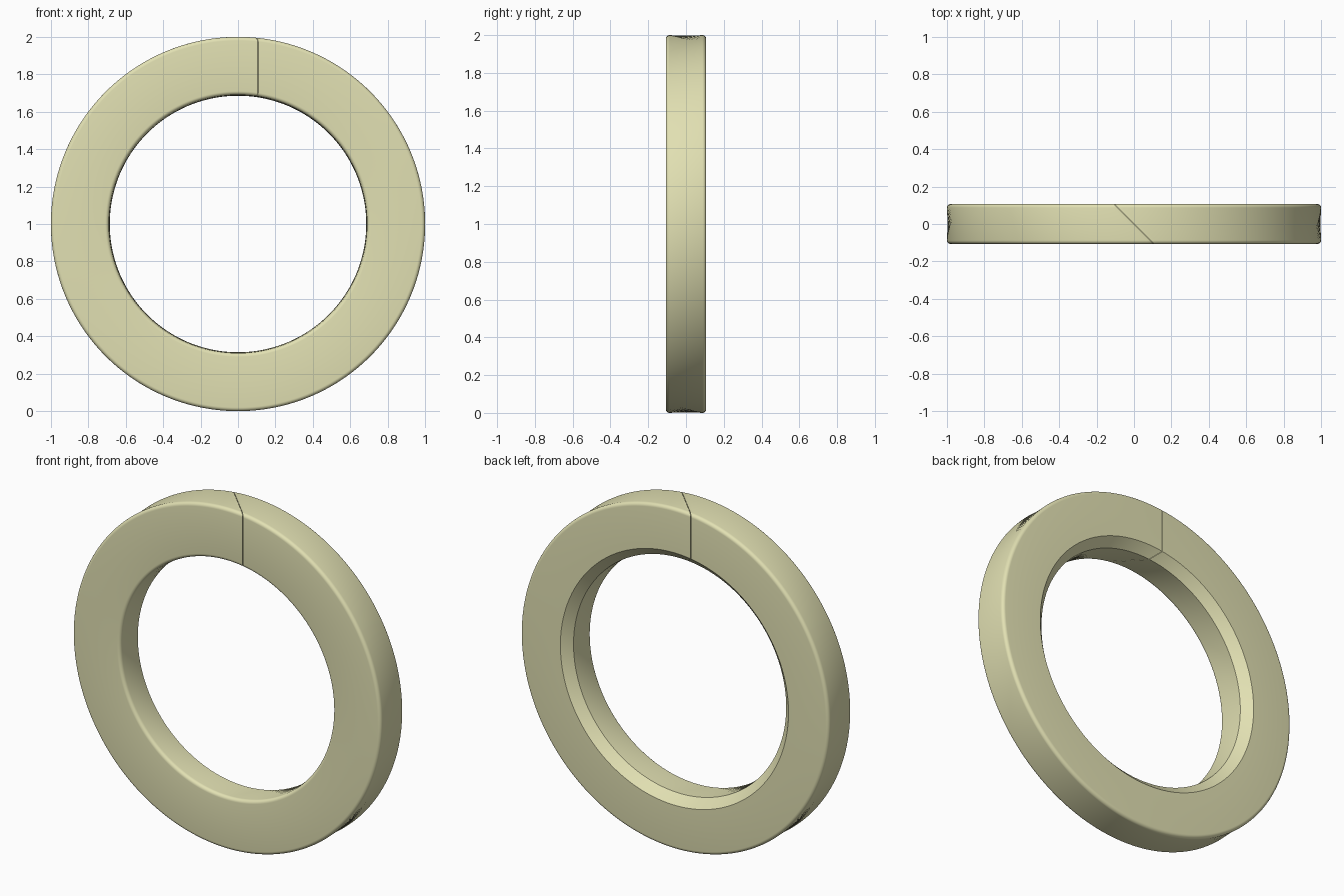
import bpy, bmesh
from math import sin, cos, asin, pi, radians

if "Cube" in bpy.data.objects:
    bpy.data.objects.remove(bpy.data.objects["Cube"])

R_OUT, R_IN, H = 1.0, 0.69, 0.107    # outer / inner radius, half thickness
FILLET, CHAMFER = 0.02, 0.05
GAP, SEGS = 0.0015, 240              # half width of the slit, steps round the ring


def arc(cr, cy, start, steps=6):
    """Quarter-round corner of the cross-section as (radius, y) points."""
    return [(cr + FILLET * cos(radians(start + 90 * i / steps)),
             cy + FILLET * sin(radians(start + 90 * i / steps)))
            for i in range(steps + 1)]


# Cross-section: rounded corners, with a sharp chamfer on the back inner edge
profile = (arc(R_IN + FILLET, -H + FILLET, 180)
           + arc(R_OUT - FILLET, -H + FILLET, 270)
           + arc(R_OUT - FILLET, H - FILLET, 0)
           + [(R_IN + CHAMFER, H), (R_IN, H - CHAMFER)])

# Sweep round the axis; both ends lie on the diagonal slit plane x = -y
bm = bmesh.new()
rings = []
for k in range(SEGS + 1):
    t = k / SEGS
    ring = []
    for r, y in profile:
        a0 = asin((-y + GAP) / r)
        a1 = 2 * pi + asin((-y - GAP) / r)
        a = a0 + (a1 - a0) * t
        ring.append(bm.verts.new((r * sin(a), y, 1 + r * cos(a))))
    rings.append(ring)
n = len(profile)
for p, q in zip(rings, rings[1:]):
    for i in range(n):
        j = (i + 1) % n
        bm.faces.new((p[i], p[j], q[j], q[i]))

# Slit end faces
bm.faces.new(rings[0])
bm.faces.new(rings[-1])
bmesh.ops.recalc_face_normals(bm, faces=bm.faces)

mesh = bpy.data.meshes.new("split_ring")
bm.to_mesh(mesh)
bm.free()
ring_obj = bpy.data.objects.new("split_ring", mesh)
bpy.context.collection.objects.link(ring_obj)

mat = bpy.data.materials.new("pale_yellow")
mat.diffuse_color = (0.76, 0.75, 0.45, 1)
mat.use_nodes = True
mat.node_tree.nodes["Principled BSDF"].inputs["Base Color"].default_value = mat.diffuse_color
mesh.materials.append(mat)

bpy.context.view_layer.objects.active = ring_obj
ring_obj.select_set(True)
bpy.ops.object.shade_smooth_by_angle(angle=radians(30))
